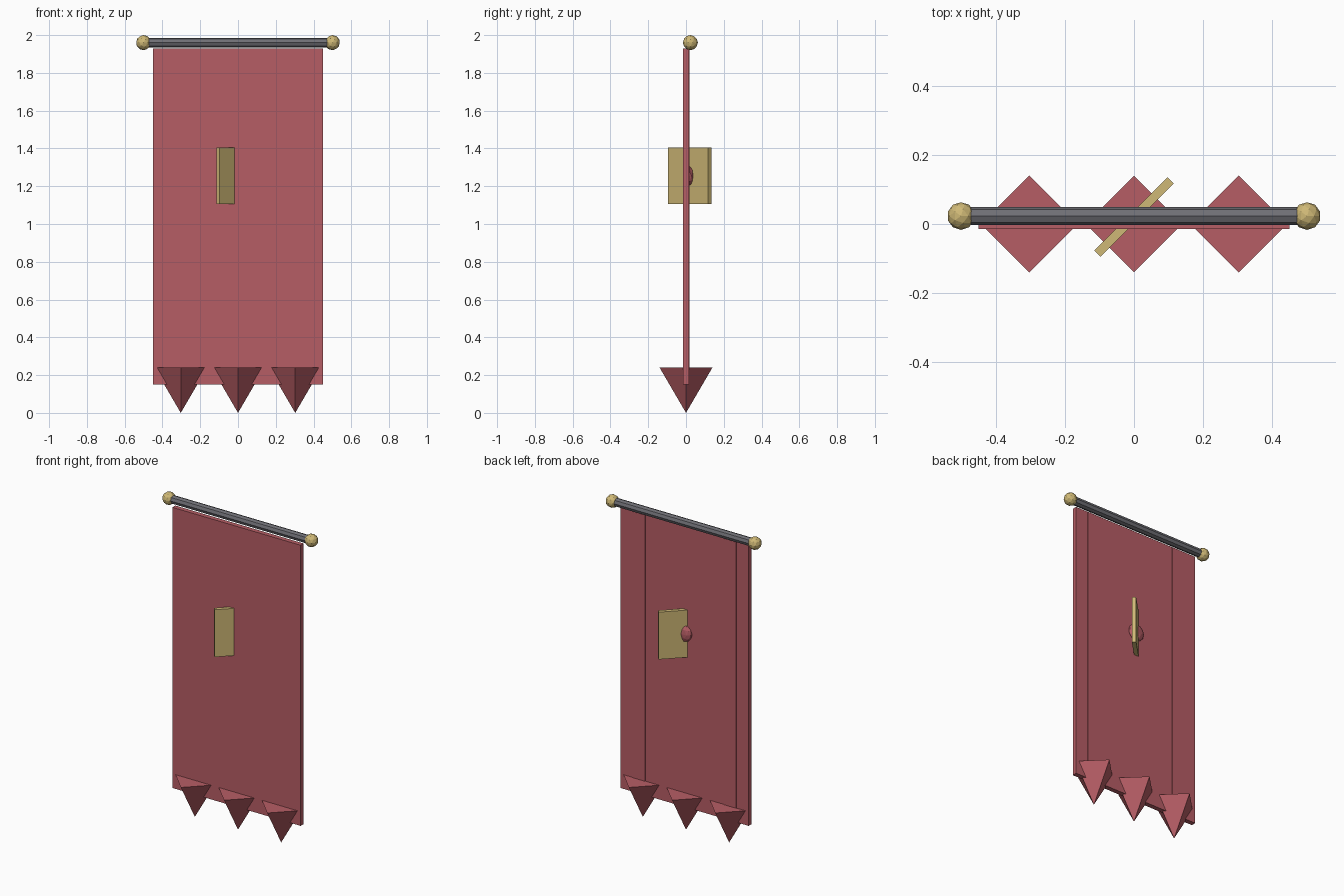
import bpy, math

if "Cube" in bpy.data.objects:
    bpy.data.objects.remove(bpy.data.objects["Cube"])


def material(name, color):
    m = bpy.data.materials.new(name)
    m.diffuse_color = (*color, 1)
    m.use_nodes = True
    m.node_tree.nodes["Principled BSDF"].inputs["Base Color"].default_value = m.diffuse_color
    return m


red = material("red_cloth", (0.47, 0.11, 0.13))
gold = material("gold", (0.62, 0.48, 0.18))
iron = material("dark_iron", (0.16, 0.16, 0.18))


def finish(name, mat, scale=None):
    ob = bpy.context.object
    ob.name = name
    if scale:
        ob.scale = scale
    bpy.ops.object.transform_apply(location=False, rotation=False, scale=True)
    ob.data.materials.append(mat)
    return ob


def box(name, size, loc, mat, turn=0):
    bpy.ops.mesh.primitive_cube_add(size=1, location=loc, rotation=(0, 0, turn))
    return finish(name, mat, size)


def ball(name, radius, loc, mat, scale=None):
    bpy.ops.mesh.primitive_ico_sphere_add(subdivisions=2, radius=radius, location=loc)
    return finish(name, mat, scale)


# Hanging cloth panel
box("cloth", (0.9, 0.03, 1.78), (0, 0, 1.04), red)

# Shallow vertical bands on the back of the cloth
for side, s in (("left", -1), ("right", 1)):
    box(f"back_fold_{side}", (0.09, 0.012, 1.776), (s * 0.32, 0.0125, 1.04), red)

# Crossbar with a ball on each end
bpy.ops.mesh.primitive_cylinder_add(vertices=8, radius=0.026, depth=1.0,
                                    location=(0, 0.023, 1.96),
                                    rotation=(0, math.pi / 2, 0))
finish("crossbar", iron)
for side, s in (("left", -1), ("right", 1)):
    ball(f"finial_{side}", 0.04, (s * 0.5, 0.023, 1.96), gold)

# Emblem plate set diagonally through the cloth, with a boss behind
box("emblem_plate", (0.3, 0.025, 0.3), (0, 0.02, 1.255), gold, math.pi / 4)
ball("emblem_boss", 0.055, (0, 0.02, 1.255), red, (1, 0.42, 1))

# Four-sided points along the bottom edge
for i, x in enumerate((-0.303, 0, 0.303)):
    bpy.ops.mesh.primitive_cone_add(vertices=4, radius1=0.14, radius2=0, depth=0.24,
                                    location=(x, 0, 0.12), rotation=(math.pi, 0, 0))
    finish(f"bottom_point_{i + 1}", red)
